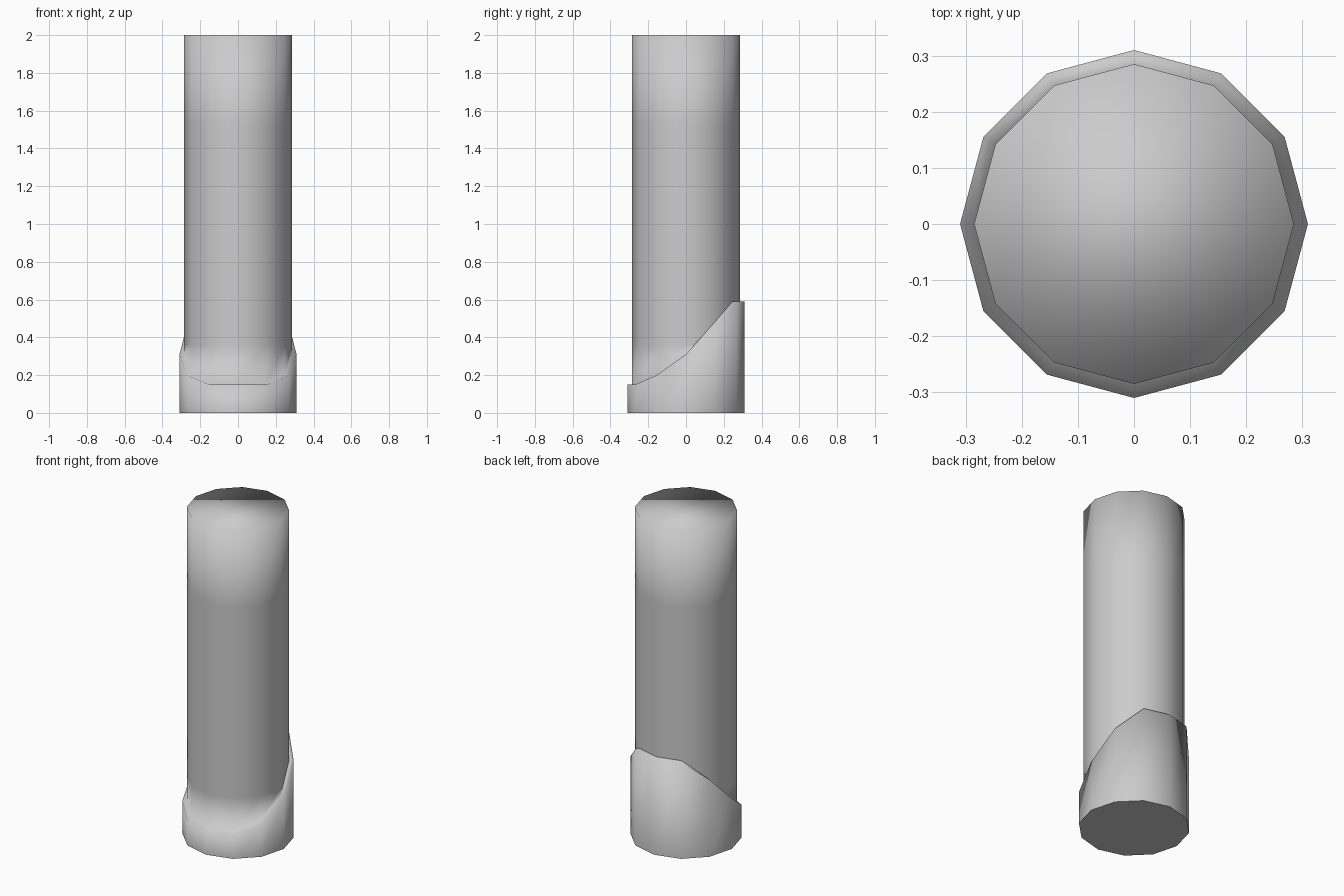
import bpy, bmesh, math

SIDES = 12
TUBE_R, BASE_R = 0.285, 0.31
SEAM_LOW, SEAM_HIGH, TOP = 0.36, 1.525, 2.0

cube = bpy.data.objects.get("Cube")
if cube:
    bpy.data.objects.remove(cube, do_unlink=True)

grey = bpy.data.materials.new("plain grey")
grey.use_nodes = True
grey.diffuse_color = (0.6, 0.6, 0.6, 1)
grey.node_tree.nodes["Principled BSDF"].inputs["Base Color"].default_value = (0.6, 0.6, 0.6, 1)


def ring(bm, radius, heights):
    """Twelve corner points; heights is one value or one per corner."""
    if not isinstance(heights, list):
        heights = [heights] * SIDES
    return [bm.verts.new((radius * math.cos(math.tau * i / SIDES),
                          radius * math.sin(math.tau * i / SIDES), z))
            for i, z in enumerate(heights)]


def bridge(bm, low, high):
    for i in range(SIDES):
        j = (i + 1) % SIDES
        bm.faces.new((low[i], low[j], high[j], high[i]))


def finish(bm, name):
    mesh = bpy.data.meshes.new(name)
    for face in bm.faces:
        face.smooth = True
    bm.to_mesh(mesh)
    bm.free()
    mesh.materials.append(grey)
    obj = bpy.data.objects.new(name, mesh)
    bpy.context.collection.objects.link(obj)
    return obj


# Middle tube
bm = bmesh.new()
bridge(bm, ring(bm, TUBE_R, SEAM_LOW), ring(bm, TUBE_R, SEAM_HIGH))
finish(bm, "middle_tube")

# Top cap, softly shaded over its rim
bm = bmesh.new()
upper = ring(bm, TUBE_R, TOP)
bridge(bm, ring(bm, TUBE_R, SEAM_HIGH), upper)
bm.faces.new(upper)
finish(bm, "top_cap")

# Base cup: rim heights go from the side round to the back, then to the front
back = [0.31, 0.47, 0.59, 0.59]
front = [0.15, 0.15, 0.20]
rim = back + back[2:0:-1] + back[:1] + front[::-1] + front[1:]
bm = bmesh.new()
outer = ring(bm, BASE_R, rim)
inner = ring(bm, TUBE_R, rim)
seam = ring(bm, TUBE_R, SEAM_LOW)
bridge(bm, ring(bm, BASE_R, 0), outer)
bridge(bm, outer, inner)
# Lower tube wall, only where it stands clear of the rim
for i in range(SIDES):
    j = (i + 1) % SIDES
    corners = [v for v, k in ((inner[i], i), (inner[j], j)) if rim[k] < SEAM_LOW]
    if corners:
        bm.faces.new(corners + [seam[j], seam[i]])
bmesh.ops.delete(bm, geom=[v for v in seam if not v.link_faces], context='VERTS')
finish(bm, "base_cup")

# Flat underside
bm = bmesh.new()
bm.faces.new(ring(bm, BASE_R, 0)[::-1])
finish(bm, "underside")
